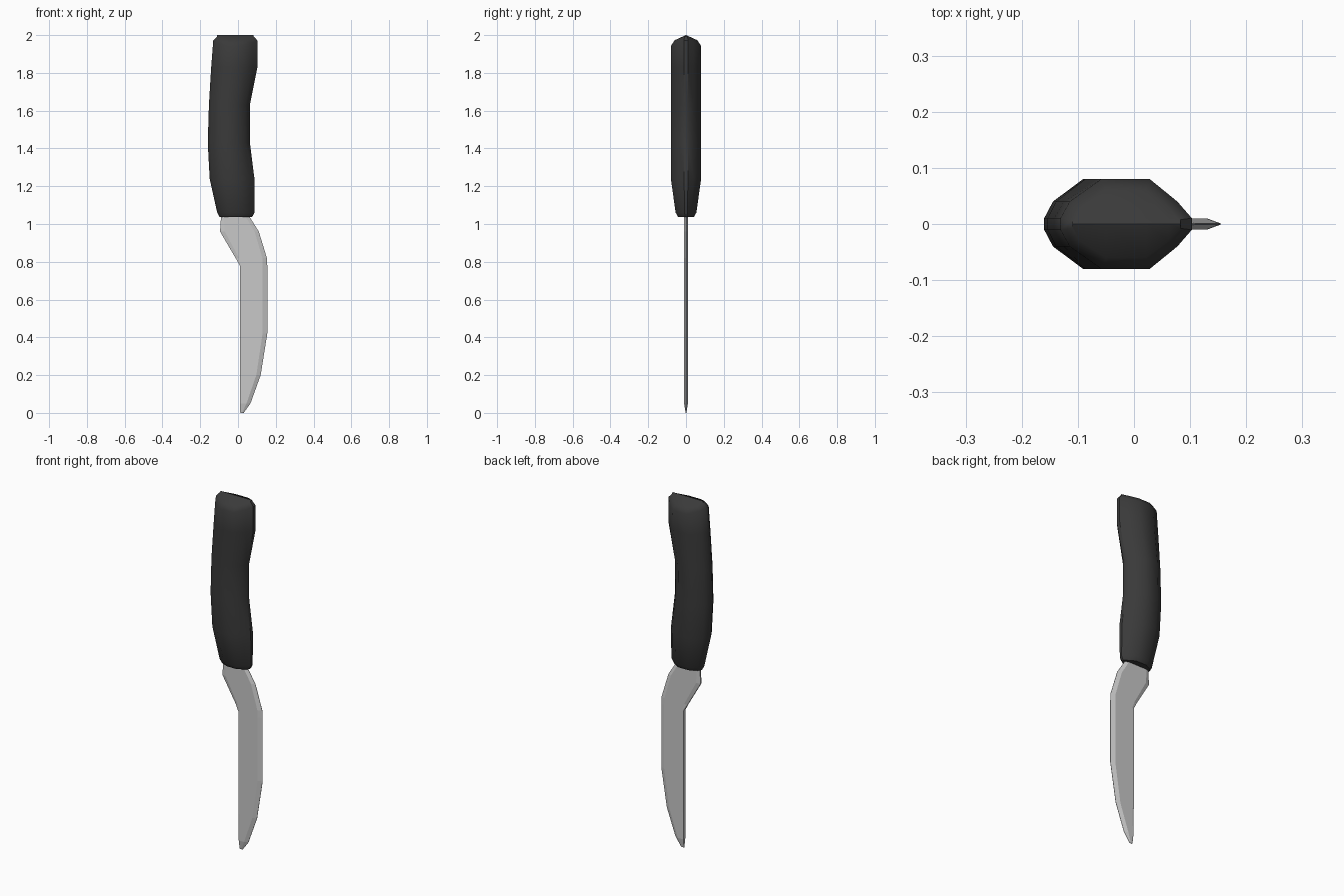
import bpy, bmesh, math

if "Cube" in bpy.data.objects:
    bpy.data.objects.remove(bpy.data.objects["Cube"])


def material(name, rgb):
    m = bpy.data.materials.new(name)
    m.diffuse_color = (*rgb, 1)
    m.use_nodes = True
    m.node_tree.nodes["Principled BSDF"].inputs["Base Color"].default_value = m.diffuse_color
    return m


def finish(name, bm, mat, smooth):
    bmesh.ops.remove_doubles(bm, verts=bm.verts, dist=1e-5)
    bmesh.ops.recalc_face_normals(bm, faces=bm.faces)
    me = bpy.data.meshes.new(name)
    bm.to_mesh(me)
    bm.free()
    me.materials.append(mat)
    ob = bpy.data.objects.new(name, me)
    bpy.context.collection.objects.link(ob)
    if smooth:
        bpy.ops.object.select_all(action='DESELECT')
        ob.select_set(True)
        bpy.context.view_layer.objects.active = ob
        bpy.ops.object.shade_smooth_by_angle(angle=math.radians(40))
    return ob


def loft(bm, rings):
    """Skin a list of point rings with quads; return the vertex rings."""
    vr = [[bm.verts.new(p) for p in r] for r in rings]
    n = len(vr[0])
    for a, b in zip(vr, vr[1:]):
        for i in range(n):
            j = (i + 1) % n
            bm.faces.new((a[i], a[j], b[j], b[i]))
    return vr


dark = material("black rubber", (0.042, 0.042, 0.042))
steel = material("steel grey", (0.58, 0.58, 0.58))

# Handle: half section as (fraction along x, fraction of half depth), mirrored in y
HALF = [(0, 0.13), (0.07, 0.5), (0.31, 1), (0.68, 1), (0.89, 0.5), (1, 0.13)]


def section(z, xl, xr, hy, drop=0.0):
    half = [(xl + u * (xr - xl), v * hy) for u, v in HALF]
    pts = half + [(x, -y) for x, y in reversed(half)]
    return [(x, y, z - drop * abs(y)) for x, y in pts]


rings = [
    section(1.038, -0.098, 0.075, 0.042),
    section(1.06, -0.11, 0.087, 0.055),
    section(1.24, -0.15, 0.087, 0.08),
    section(1.43, -0.16, 0.063, 0.08),
    section(1.63, -0.154, 0.063, 0.08),
    section(1.83, -0.142, 0.103, 0.08),
    section(1.975, -0.131, 0.103, 0.08, 0.4),
    section(1.997, -0.11, 0.083, 0.06, 0.4),
]
bm = bmesh.new()
vr = loft(bm, rings)
bm.faces.new(vr[0])
# ridged end cap: each side of the last ring meets a centre line
top = vr[-1]
n = len(HALF)
mid = [bm.verts.new((top[i].co.x, 0, 2.0)) for i in range(n)]
for i in range(n - 1):
    bm.faces.new((top[i], top[i + 1], mid[i + 1], mid[i]))
    a, b = top[2 * n - 1 - i], top[2 * n - 2 - i]
    bm.faces.new((b, a, mid[i], mid[i + 1]))
bm.faces.new((top[0], mid[0], top[-1]))
bm.faces.new((top[n - 1], top[n], mid[n - 1]))
finish("handle", bm, dark, True)

# Blade rows: z, back x, back half thickness, inner back, inner front, cutting edge
T = 0.01
ROWS = [
    (1.12, -0.08, 0.004, -0.07, 0.025, 0.045),
    (1.04, -0.09, 0.004, -0.075, 0.04, 0.06),
    (0.96, -0.095, 0.004, -0.07, 0.088, 0.11),
    (0.82, -0.013, 0.004, 0.005, 0.129, 0.153),
    (0.78, 0.01, T, 0.02, 0.13, 0.155),
    (0.42, 0.01, T, 0.02, 0.13, 0.155),
    (0.20, 0.01, T, 0.02, 0.097, 0.12),
    (0.05, 0.01, 0.008, 0.015, 0.045, 0.066),
    (0.0, 0.012, 0.002, 0.016, 0.022, 0.03),
]
rings = []
for z, xb, tb, ib, jf, xe in ROWS:
    t = min(T, 0.002 + z * 0.16)
    rings.append([(xb, tb, z), (ib, t, z), (jf, t, z), (xe, 0.0008, z),
                  (xe, -0.0008, z), (jf, -t, z), (ib, -t, z), (xb, -tb, z)])
bm = bmesh.new()
vr = loft(bm, rings)
bm.faces.new(vr[0])
bm.faces.new(vr[-1])
finish("blade", bm, steel, False)
